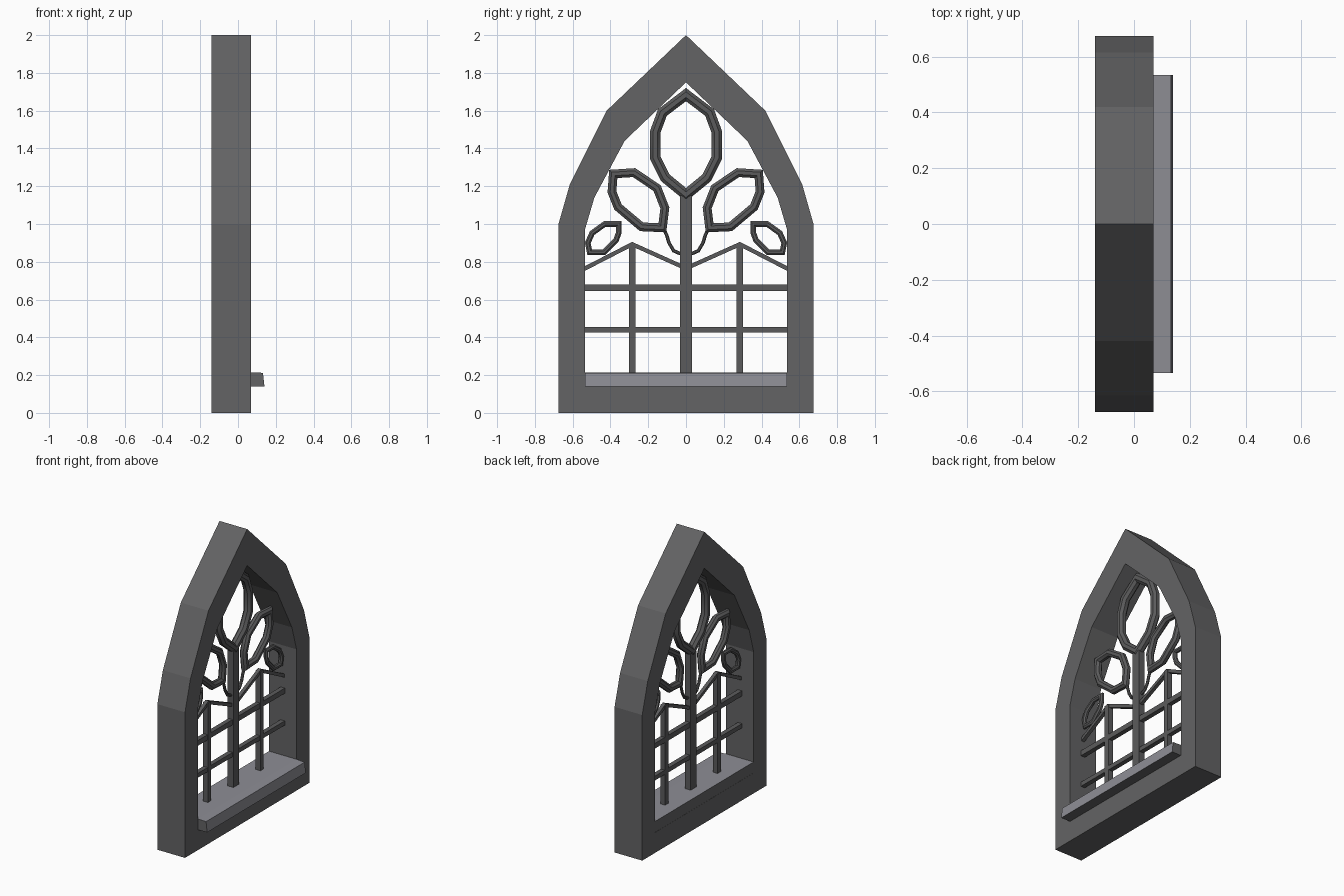
import bpy, bmesh, math
from mathutils import Vector

if "Cube" in bpy.data.objects:
    bpy.data.objects.remove(bpy.data.objects["Cube"])

MID = -0.035  # depth of the tracery plane


def material(name, rgb):
    m = bpy.data.materials.new(name)
    m.diffuse_color = (*rgb, 1)
    m.use_nodes = True
    m.node_tree.nodes["Principled BSDF"].inputs["Base Color"].default_value = m.diffuse_color
    return m


stone = material("dark_stone", (0.125, 0.125, 0.128))
iron = material("tracery_grey", (0.105, 0.105, 0.107))
pale = material("pale_sill", (0.27, 0.27, 0.30))


def finish(bm, name, *mats):
    bmesh.ops.recalc_face_normals(bm, faces=bm.faces)
    me = bpy.data.meshes.new(name)
    bm.to_mesh(me)
    bm.free()
    ob = bpy.data.objects.new(name, me)
    bpy.context.collection.objects.link(ob)
    for m in mats:
        me.materials.append(m)
    return ob


def sweep(name, path, half_w, half_d, sides=4, closed=False, smooth=False):
    """Mitred sweep of a polygon section along a path in the y-z plane."""
    bm = bmesh.new()
    pts = [Vector(p) for p in path]
    n = len(pts)
    k = 1 / math.cos(math.pi / sides) if sides == 4 else 1
    rings = []
    for i, p in enumerate(pts):
        a = (p - pts[i - 1]).normalized() if closed or i > 0 else None
        b = (pts[(i + 1) % n] - p).normalized() if closed or i < n - 1 else None
        a, b = a or b, b or a
        t = (a + b).normalized()
        m = min(1 / max(t.dot(a), 0.1), 1.5)
        nrm = Vector((-t.y, t.x)) * m
        ring = []
        for j in range(sides):
            ang = 2 * math.pi * (j + 0.5) / sides
            q = p + nrm * math.cos(ang) * half_w * k
            ring.append(bm.verts.new((MID + math.sin(ang) * half_d * k, q.x, q.y)))
        rings.append(ring)
    for i in range(n if closed else n - 1):
        r, s = rings[i], rings[(i + 1) % n]
        for j in range(sides):
            bm.faces.new((r[j], r[(j + 1) % sides], s[(j + 1) % sides], s[j]))
    if not closed:
        bm.faces.new(rings[0])
        bm.faces.new(rings[-1])
    if smooth:
        for f in bm.faces:
            f.smooth = True
    ob = finish(bm, name, iron)
    if smooth:
        ob.data.set_sharp_from_angle(angle=math.radians(40))
    return ob


def mirrored(half):
    """Close a right-hand half outline (bottom to apex) by mirroring it."""
    return half + [(-y, z) for y, z in reversed(half) if y > 1e-6]


# pointed arch frame
outer = mirrored([(.675, 0), (.675, 1.0), (.615, 1.21), (.42, 1.6), (0, 2)])
inner = mirrored([(.535, .14), (.535, .97), (.485, 1.14), (.325, 1.44), (0, 1.75)])
bm = bmesh.new()
loops = [[bm.verts.new((x, y, z)) for y, z in o]
         for x, o in ((.07, outer), (.07, inner), (-.14, inner), (-.14, outer))]
n = len(outer)
for a in range(4):
    p, q = loops[a], loops[(a + 1) % 4]
    for i in range(n):
        j = (i + 1) % n
        bm.faces.new((p[i], p[j], q[j], q[i]))
finish(bm, "arch_frame", stone)

# sill with a slightly slanted front, pale on its top and front
bm = bmesh.new()
prof = [(-.139, .14), (.14, .14), (.132, .212), (.07, .215), (-.139, .215)]
ends = [[bm.verts.new((x, y, z)) for x, z in prof] for y in (-.535, .535)]
for e in ends:
    bm.faces.new(e)
for i in range(len(prof)):
    j = (i + 1) % len(prof)
    bm.faces.new((ends[0][i], ends[0][j], ends[1][j], ends[1][i]))
bm.normal_update()
bmesh.ops.recalc_face_normals(bm, faces=bm.faces)
for f in bm.faces:
    f.material_index = 1 if f.normal.z > 0.05 else 0
finish(bm, "window_sill", stone, pale)

# straight bars
sweep("centre_post", [(0, .2), (0, 1.15)], .031, .022)
sweep("lower_cross_bar", [(-.54, .44), (.54, .44)], .015, .016)
sweep("upper_cross_bar", [(-.54, .662), (.54, .662)], .018, .016)

# top leaf
leaf = mirrored([(0, 1.155), (.11, 1.245), (.162, 1.35), (.162, 1.49), (.125, 1.59), (0, 1.685)])
sweep("top_leaf", leaf, .03, .03, 8, True, True)

mid_leaf = [(.385, 1.265), (.275, 1.272), (.153, 1.19), (.112, 1.085),
            (.125, .98), (.235, .985), (.36, 1.09), (.392, 1.17)]
small_leaf = [(.355, 1.0), (.43, 1.0), (.497, .952), (.52, .9),
              (.51, .85), (.434, .85), (.37, .915), (.355, .957)]
stem = [(0, .845), (.035, .845), (.065, .858), (.09, .90), (.102, .94), (.118, .975)]

# paired parts on both sides
for side, s in (("left", -1), ("right", 1)):
    def flip(path):
        return [(s * y, z) for y, z in path]
    sweep(side + "_post", flip([(.285, .2), (.285, .895)]), .018, .018)
    sweep(side + "_gable_bar", flip([(.54, .762), (.285, .893), (0, .765)]), .011, .012)
    sweep(side + "_middle_leaf", flip(mid_leaf), .025, .025, 8, True, True)
    sweep(side + "_small_leaf", flip(small_leaf), .016, .016, 8, True, True)
    sweep(side + "_stem", flip(stem), .01, .01, 8, False, True)
